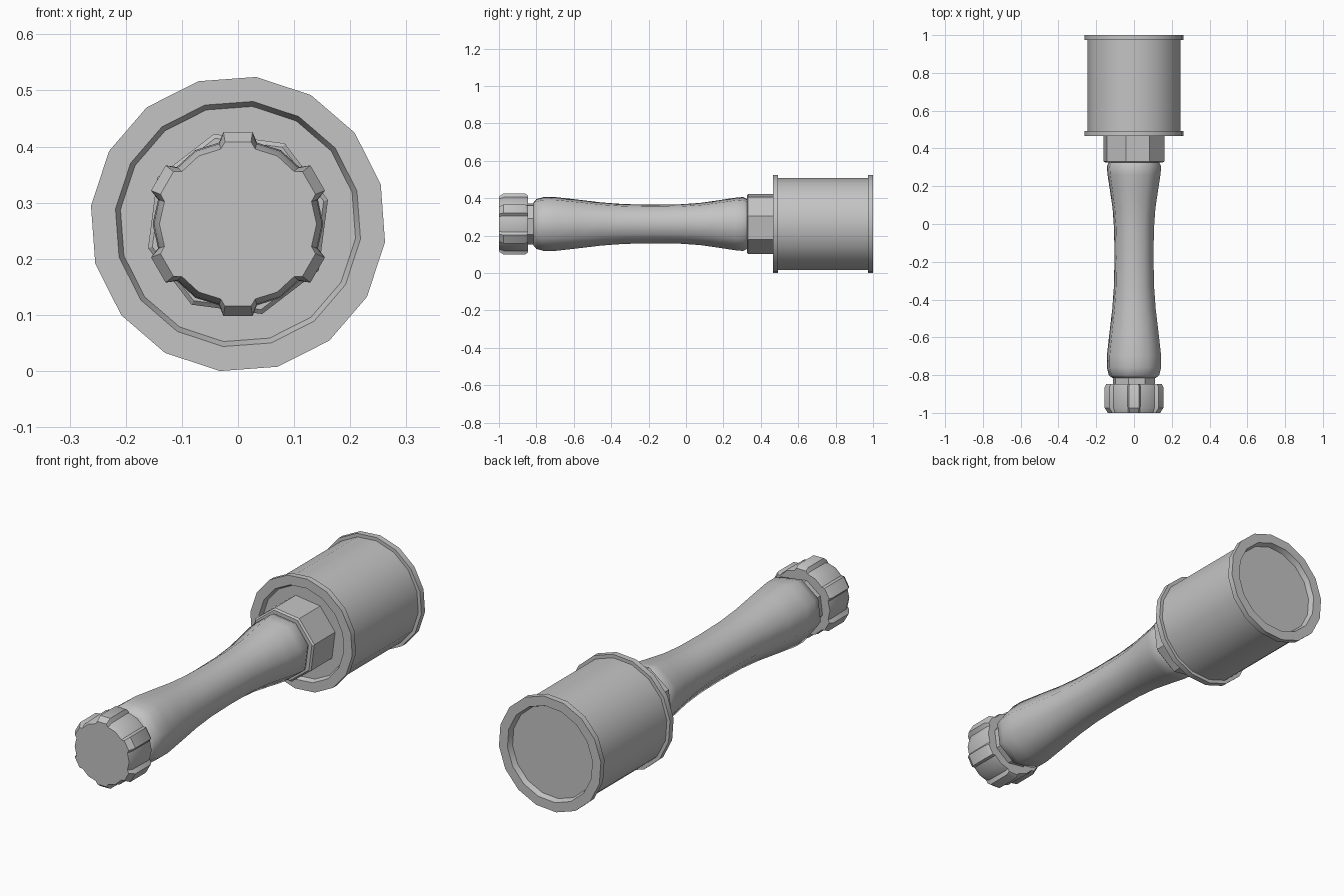
import bpy, bmesh, math

AXIS_Z = 0.262

cube = bpy.data.objects.get("Cube")
if cube:
    bpy.data.objects.remove(cube, do_unlink=True)

grey = bpy.data.materials.new("plain grey")
grey.use_nodes = True
colour = (0.55, 0.55, 0.55, 1.0)
grey.diffuse_color = colour
grey.node_tree.nodes["Principled BSDF"].inputs["Base Color"].default_value = colour


def loft(name, rings, smooth_angle):
    """Skin rings of (y, [(radius, degrees), ...]) along the y axis and cap both ends."""
    bm = bmesh.new()
    loops = []
    for y, section in rings:
        loops.append([bm.verts.new((r * math.cos(math.radians(a)), y,
                                    AXIS_Z + r * math.sin(math.radians(a))))
                      for r, a in section])
    n = len(loops[0])
    for a, b in zip(loops, loops[1:]):
        for i in range(n):
            j = (i + 1) % n
            bm.faces.new((a[i], a[j], b[j], b[i]))
    bm.faces.new(loops[0])
    bm.faces.new(loops[-1])
    bmesh.ops.recalc_face_normals(bm, faces=bm.faces[:])
    mesh = bpy.data.meshes.new(name)
    bm.to_mesh(mesh)
    bm.free()
    mesh.materials.append(grey)
    obj = bpy.data.objects.new(name, mesh)
    bpy.context.collection.objects.link(obj)
    bpy.ops.object.select_all(action='DESELECT')
    obj.select_set(True)
    bpy.context.view_layer.objects.active = obj
    bpy.ops.object.shade_smooth_by_angle(angle=math.radians(smooth_angle))
    return obj


def lathe(name, profile, sides, phase, smooth_angle):
    """Turn a (y, radius) profile with a set number of sides."""
    rings = [(y, [(r, phase + 360 * i / sides) for i in range(sides)])
             for y, r in profile]
    return loft(name, rings, smooth_angle)


def lobed(lobe, valley):
    """Six-lobed section with shallow scooped valleys between the lobes."""
    section = []
    for i in range(6):
        mid = 30 + 60 * i
        section += [(lobe, mid - 9), (lobe, mid + 9),
                    (valley, mid + 13), (valley + 0.003, mid + 30),
                    (valley, mid + 47)]
    return section


# Drum head with raised rims and recessed ends
lathe("head_drum", [(0.485, 0.211), (0.465, 0.22), (0.465, 0.264),
                    (0.492, 0.264), (0.492, 0.248), (0.973, 0.248),
                    (0.973, 0.264), (1.0, 0.264), (1.0, 0.22),
                    (0.975, 0.211)], 16, 15.5, 30)

# Collar joining handle and head
lathe("collar", [(0.325, 0.158), (0.332, 0.166), (0.49, 0.166)], 8, 15, 30)

# Waisted wooden-style handle
lathe("handle", [(-0.815, 0.12), (-0.8, 0.138), (-0.76, 0.149), (-0.7, 0.149),
                 (-0.58, 0.135), (-0.45, 0.119), (-0.33, 0.11), (-0.18, 0.107),
                 (-0.03, 0.109), (0.08, 0.117), (0.18, 0.132), (0.26, 0.145),
                 (0.305, 0.149), (0.328, 0.138)], 8, 15, 60)

# Thin neck under the cap
lathe("neck", [(-0.86, 0.114), (-0.81, 0.114)], 8, 15, 30)

# Lobed end cap
loft("end_cap", [(-1.0, lobed(0.148, 0.137)), (-0.975, lobed(0.166, 0.147)),
                 (-0.862, lobed(0.166, 0.149)), (-0.846, lobed(0.155, 0.145))], 35)
